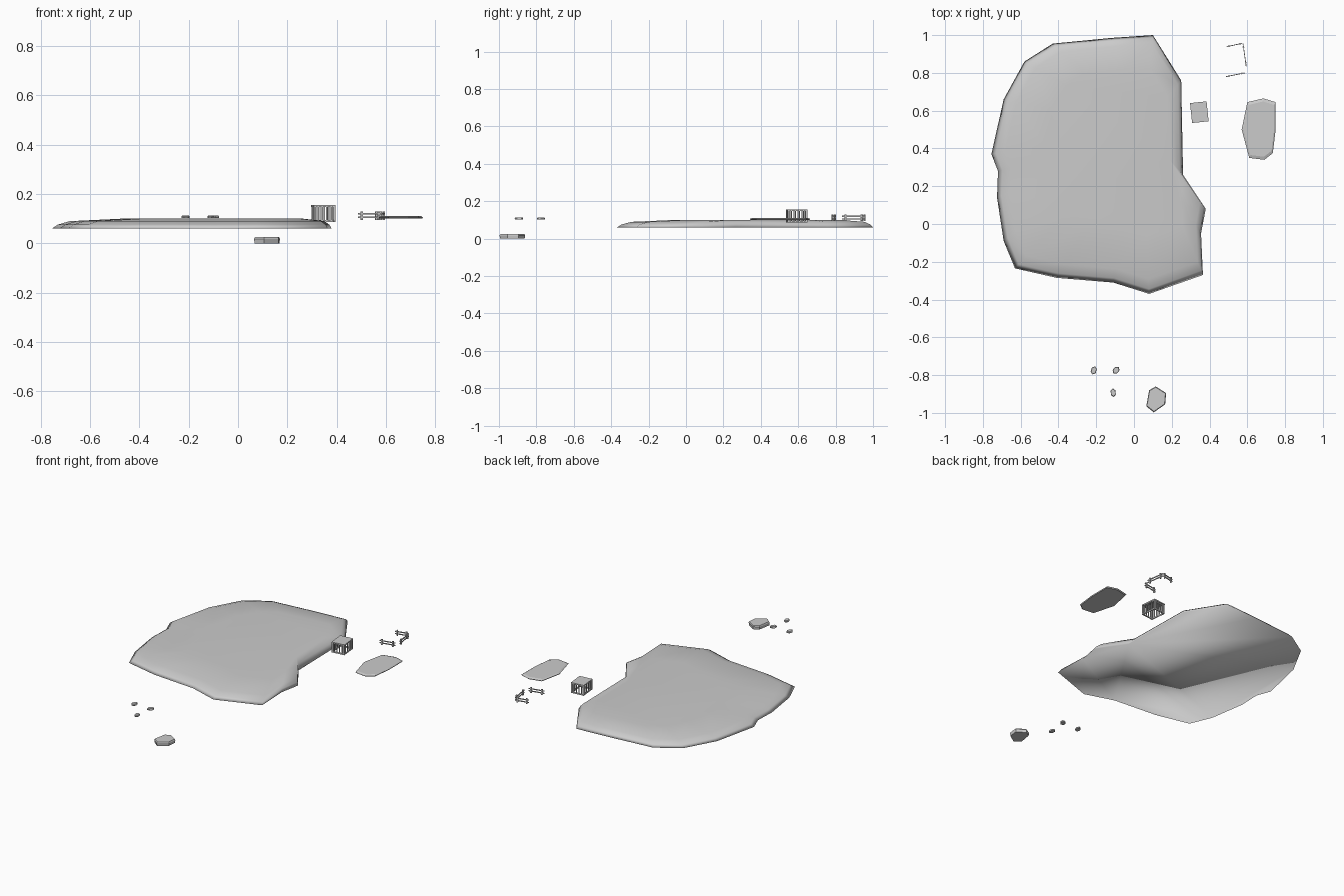
import bpy, bmesh, math
from mathutils import Vector, Matrix

if "Cube" in bpy.data.objects:
    bpy.data.objects.remove(bpy.data.objects["Cube"])


def slab(name, outline, centre, rings, smooth=False):
    """Stack scaled copies of an outline; rings are (scale, z) from bottom to top."""
    bm = bmesh.new()
    cx, cy = centre
    loops = [[bm.verts.new((cx + (x - cx) * s, cy + (y - cy) * s, z)) for x, y in outline]
             for s, z in rings]
    n = len(outline)
    for a, b in zip(loops, loops[1:]):
        for i in range(n):
            j = (i + 1) % n
            bm.faces.new((a[i], a[j], b[j], b[i]))
    bm.faces.new(loops[0][::-1])
    bm.faces.new(loops[-1])
    bmesh.ops.recalc_face_normals(bm, faces=bm.faces)
    return finish(name, bm, smooth)


def finish(name, bm, smooth=False):
    me = bpy.data.meshes.new(name)
    bm.to_mesh(me)
    bm.free()
    for p in me.polygons:
        p.use_smooth = smooth
    ob = bpy.data.objects.new(name, me)
    bpy.context.collection.objects.link(ob)
    return ob


def box(bm, centre, size):
    m = Matrix.Translation(centre) @ Matrix.Diagonal((*size, 1))
    bmesh.ops.create_cube(bm, size=1, matrix=m)


# Main ground plateau with sloping shore
shore = [(.10, 1), (-.12, .985), (-.43, .955), (-.58, .86), (-.69, .66), (-.755, .37),
         (-.72, .28), (-.725, .14), (-.69, -.09), (-.63, -.235), (-.41, -.285),
         (-.11, -.31), (.08, -.37), (.365, -.27), (.355, -.05), (.38, .08),
         (.26, .26), (.25, .76)]
slab("ground_plateau", shore, (.05, .5),
     [(1, .06), (.97, .076), (.91, .09), (.65, .1)], True)

# Garden patch
patch = [(.685, .665), (.60, .645), (.57, .5), (.61, .35), (.69, .34),
         (.735, .375), (.75, .5), (.75, .645)]
slab("garden_patch", patch, (.67, .5), [(.96, .1), (1, .106), (.9, .111)])

# Large stepping stone and three small ones
stone = [(.115, -.86), (.08, -.88), (.065, -.965), (.105, -.997), (.165, -.955), (.17, -.895)]
slab("large_stone", stone, (.117, -.925), [(.96, 0), (1, .018), (.93, .025)])
for k, (x, y, rx, ry, turn) in enumerate([(-.213, -.775, .016, .023, -.3),
                                          (-.095, -.774, .017, .022, -.7),
                                          (-.11, -.893, .015, .023, .1)]):
    pts = []
    for i in range(6):
        a = math.tau * (i + .5) / 6
        v = Matrix.Rotation(turn, 2) @ Vector((rx * math.cos(a), ry * math.sin(a)))
        pts.append((x + v.x, y + v.y))
    slab(f"small_stone_{k + 1}", pts, (x, y), [(.95, .102), (1, .108), (.85, .113)])

# Slatted crate: lid, bottom rails, corner posts and slats
W, D, Z0, Z1 = .088, .106, .086, .155
bm = bmesh.new()
box(bm, (0, 0, Z1 - .004), (W, D, .008))
for s in (-1, 1):
    box(bm, (0, s * (D / 2 - .004), Z0 + .004), (W, .006, .008))
    box(bm, (s * (W / 2 - .004), 0, Z0 + .004), (.006, D, .008))
    for t in (-1, 1):
        box(bm, (s * (W / 2 - .005), t * (D / 2 - .005), (Z0 + Z1) / 2), (.009, .009, Z1 - Z0))
    for i in range(1, 5):
        f = i / 5 - .5
        box(bm, (f * W, s * (D / 2 - .004), (Z0 + Z1) / 2), (.006, .004, Z1 - Z0 - .01))
        box(bm, (s * (W / 2 - .004), f * D, (Z0 + Z1) / 2), (.004, .006, Z1 - Z0 - .01))
crate = finish("slatted_crate", bm)
crate.location = (.346, .592, 0)
crate.rotation_euler.z = math.radians(6)

# Fence sections: two posts and two rails each
fences = [((.49, .938), (.573, .957)), ((.577, .955), (.594, .835)), ((.487, .78), (.586, .8))]
for k, (a, b) in enumerate(fences):
    d = Vector(b) - Vector(a)
    L = d.length
    bm = bmesh.new()
    for f in (.15, .85):
        box(bm, (L * f, 0, .112), (.008, .008, .036))
    for z in (.105, .12):
        box(bm, (L / 2, 0, z), (L, .004, .006))
    fence = finish(f"fence_{k + 1}", bm)
    fence.location = (*a, 0)
    fence.rotation_euler.z = math.atan2(d.y, d.x)
